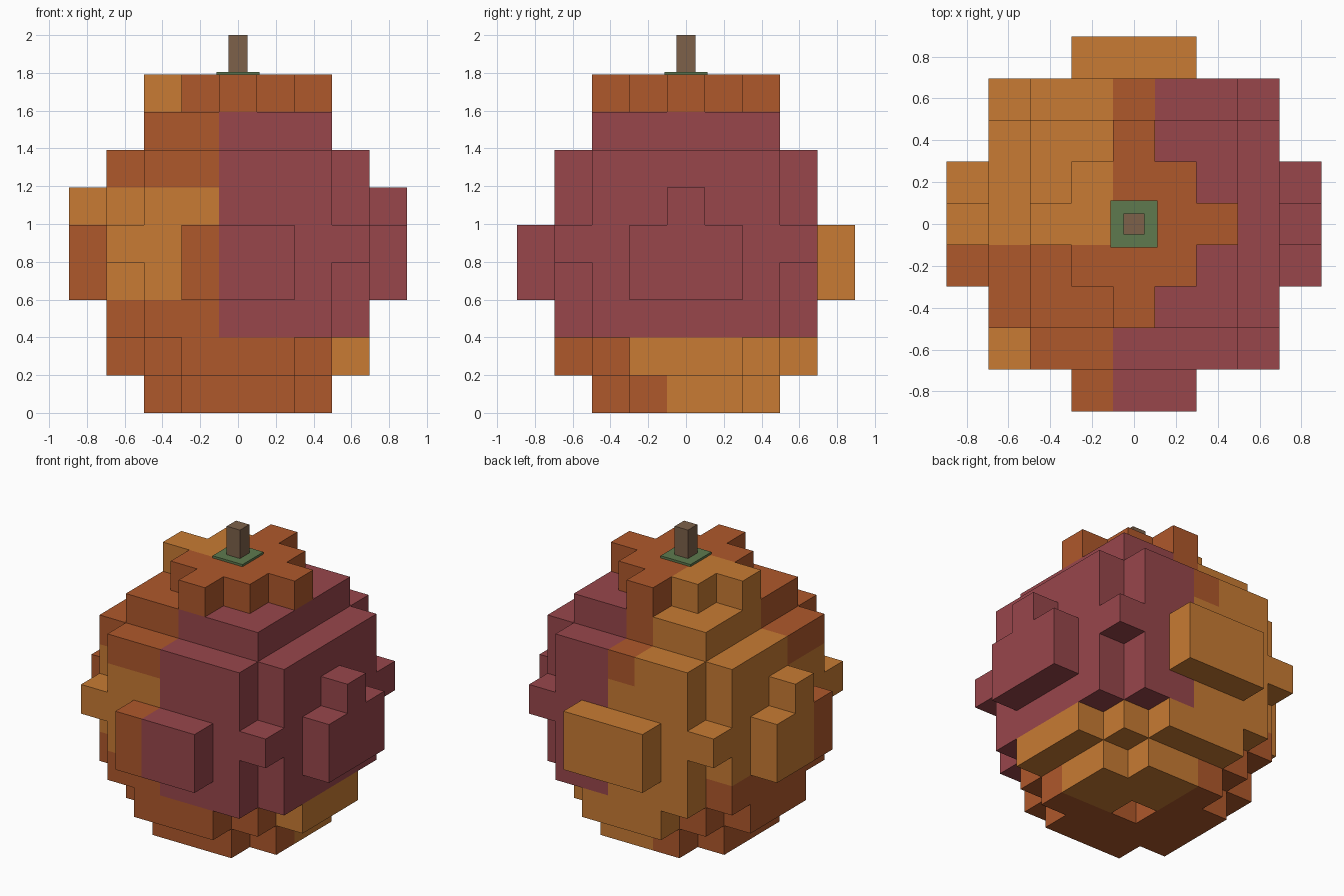
import bpy, bmesh
from mathutils import Vector

if "Cube" in bpy.data.objects:
    bpy.data.objects.remove(bpy.data.objects["Cube"])

CELL = 0.199


def srgb(h):
    c = [int(h[n:n + 2], 16) / 255 for n in (0, 2, 4)]
    return [v / 12.92 if v < 0.04045 else ((v + 0.055) / 1.055) ** 2.4 for v in c] + [1]


def material(name, h):
    m = bpy.data.materials.new(name)
    m.diffuse_color = srgb(h)
    m.use_nodes = True
    m.node_tree.nodes["Principled BSDF"].inputs["Base Color"].default_value = m.diffuse_color
    return m


LIGHT, DARK, RED = 0, 1, 2
skins = [material("light_orange", "C87B33"), material("dark_orange", "AF582B"),
         material("dusky_red", "98464B")]
leaf_green = material("leaf_green", "5E7A4E")
stem_brown = material("stem_brown", "7D614A")


def filled(i, j, k):
    """Stepped fruit shape: i, j count from the centre, k from the ground."""
    a, b = abs(i), abs(j)
    small, big = min(a, b), max(a, b)
    if k == 0:                       # rounded base with a central dimple
        return big <= 2 and small + big < 4 and big > 0
    if k == 1:
        return big <= 2 or (big == 3 and small <= 1)
    if 2 <= k <= 6:                  # main body, side plates and bumps
        if big <= 2 or (big == 3 and small <= 2):
            return True
        if k == 4 and a == b == 3:
            return True
        if k in (3, 4) and big == 4 and small <= 1:
            return True
        return k == 5 and a == 4 and b == 0
    if k == 7:
        return big <= 2
    return k == 8 and a + b <= 2     # crown


def colour(i, j, k):
    """Skin patches by region."""
    if k == 0:
        return LIGHT if i >= 0 and j >= 0 else DARK
    if k == 1:
        return LIGHT if (j >= 0 and i >= -1) or i == 3 else DARK
    if k == 8:
        return LIGHT if i < 0 and j >= 0 else DARK
    if j == 4:
        return LIGHT
    if i >= 0:
        if i == 0 and j >= 0:
            return DARK if k >= 6 else LIGHT
        return RED
    if j >= 0:
        return DARK if k == 2 and i == -3 else LIGHT
    if k >= 6 or k == 2 or i == -4 or j == -4:
        return DARK
    return LIGHT


# Fruit body: outer faces of the stepped cells only
bm = bmesh.new()
corners = {}


def corner(p):
    key = tuple(round(c * 2) for c in p)
    if key not in corners:
        corners[key] = bm.verts.new(Vector(p) * CELL)
    return corners[key]


for k in range(9):
    for i in range(-4, 5):
        for j in range(-4, 5):
            if not filled(i, j, k):
                continue
            centre = Vector((i, j, k + 0.5))
            for axis in range(3):
                for sign in (-1, 1):
                    n = Vector((0, 0, 0))
                    n[axis] = sign
                    if filled(i + int(n.x), j + int(n.y), k + int(n.z)):
                        continue
                    u = Vector((0, 0, 0))
                    u[(axis + 1) % 3] = 0.5
                    v = n.cross(u)
                    mid = centre + n / 2
                    f = bm.faces.new([corner(mid + s * u + t * v) for s, t in
                                      ((-1, -1), (1, -1), (1, 1), (-1, 1))])
                    f.material_index = colour(i, j, k)

mesh = bpy.data.meshes.new("fruit_body")
bm.to_mesh(mesh)
bm.free()
for m in skins:
    mesh.materials.append(m)
bpy.context.collection.objects.link(bpy.data.objects.new("fruit_body", mesh))


def box(name, half, z0, z1, mat):
    bpy.ops.mesh.primitive_cube_add(size=1, location=(0, 0, (z0 + z1) / 2))
    ob = bpy.context.object
    ob.name = name
    ob.scale = (2 * half, 2 * half, z1 - z0)
    ob.data.materials.append(mat)


# Leaf pad and stem
box("leaf_pad", 0.113, 1.785, 1.806, leaf_green)
box("stem", 0.05, 1.79, 2.0, stem_brown)
